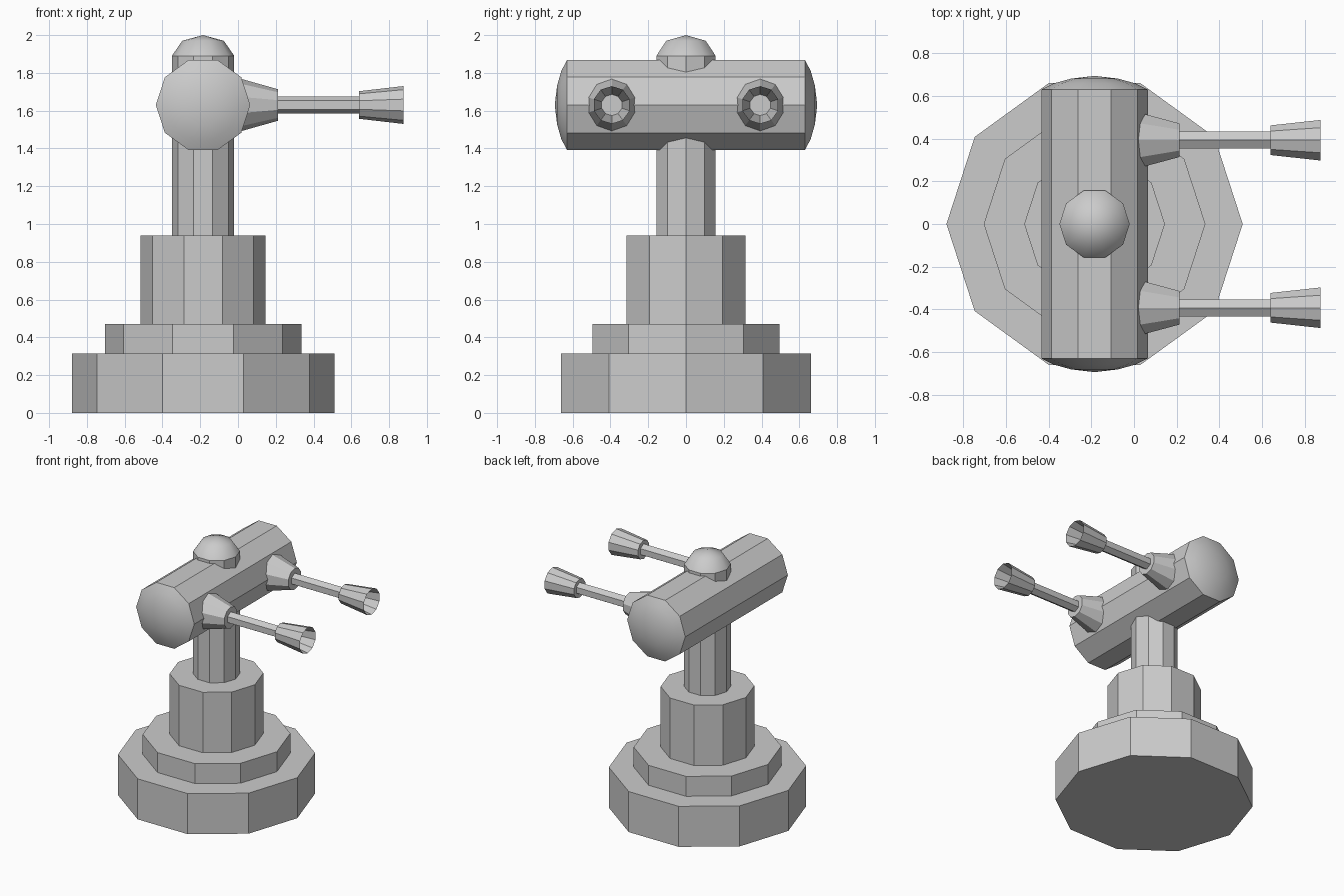
import bpy, bmesh
from math import cos, sin, pi

if "Cube" in bpy.data.objects:
    bpy.data.objects.remove(bpy.data.objects["Cube"])

CX = -0.185      # shared vertical axis of the stand
BAR_Z = 1.63     # height of the crossbar and nozzles


def lathe(name, profile, axis, origin, sides=10, cap=True, smooth=False):
    """Spin (distance along axis, radius) points around the axis."""
    place = {
        'X': lambda h, c, s: (h, s, c),
        'Y': lambda h, c, s: (c, h, s),
        'Z': lambda h, c, s: (c, s, h),
    }[axis]
    bm = bmesh.new()
    rings = []
    for h, r in profile:
        if r == 0:
            rings.append([bm.verts.new(place(h, 0, 0))])
        else:
            angles = [2 * pi * i / sides for i in range(sides)]
            rings.append([bm.verts.new(place(h, r * cos(a), r * sin(a))) for a in angles])
    for a, b in zip(rings, rings[1:]):
        for i in range(sides):
            j = (i + 1) % sides
            if len(b) == 1:
                bm.faces.new((a[i], a[j], b[0]))
            else:
                bm.faces.new((a[i], a[j], b[j], b[i]))
    if cap:
        for ring in (rings[0], rings[-1]):
            if len(ring) > 1:
                bm.faces.new(ring)
    bmesh.ops.recalc_face_normals(bm, faces=bm.faces[:])
    for f in bm.faces:
        f.smooth = smooth
    mesh = bpy.data.meshes.new(name)
    bm.to_mesh(mesh)
    bm.free()
    obj = bpy.data.objects.new(name, mesh)
    obj.location = origin
    bpy.context.collection.objects.link(obj)
    return obj


# Stepped stand: stacked ten-sided drums and the post
for name, z0, z1, r in [("base", 0, 0.315, 0.695),
                        ("base_step", 0.315, 0.47, 0.52),
                        ("pedestal", 0.47, 0.94, 0.33),
                        ("post", 0.94, 1.89, 0.165)]:
    lathe(name, [(z0, r), (z1, r)], 'Z', (CX, 0, 0))

# Rounded top of the post
lathe("post_dome", [(1.89, 0.165), (1.97, 0.11), (2.0, 0)], 'Z', (CX, 0, 0),
      cap=False, smooth=True)

# Crossbar with a shallow dome on each end
lathe("crossbar", [(-0.63, 0.25), (0.63, 0.25)], 'Y', (CX, 0, BAR_Z))
for side, s in (("front", -1), ("back", 1)):
    lathe(side + "_end_dome",
          [(s * 0.63, 0.25), (s * 0.66, 0.19), (s * 0.682, 0.11), (s * 0.695, 0)],
          'Y', (CX, 0, BAR_Z), cap=False, smooth=True)

    # Nozzle: tapered collar, six-sided rod, flared hollow tip
    origin = (0, s * 0.393, BAR_Z)
    lathe(side + "_collar", [(0.018, 0.138), (0.213, 0.083)], 'X', origin)
    lathe(side + "_rod", [(0.2, 0.046), (0.665, 0.046)], 'X', origin, sides=6)
    lathe(side + "_flared_tip",
          [(0.64, 0.073), (0.875, 0.1), (0.66, 0.056)], 'X', origin)
